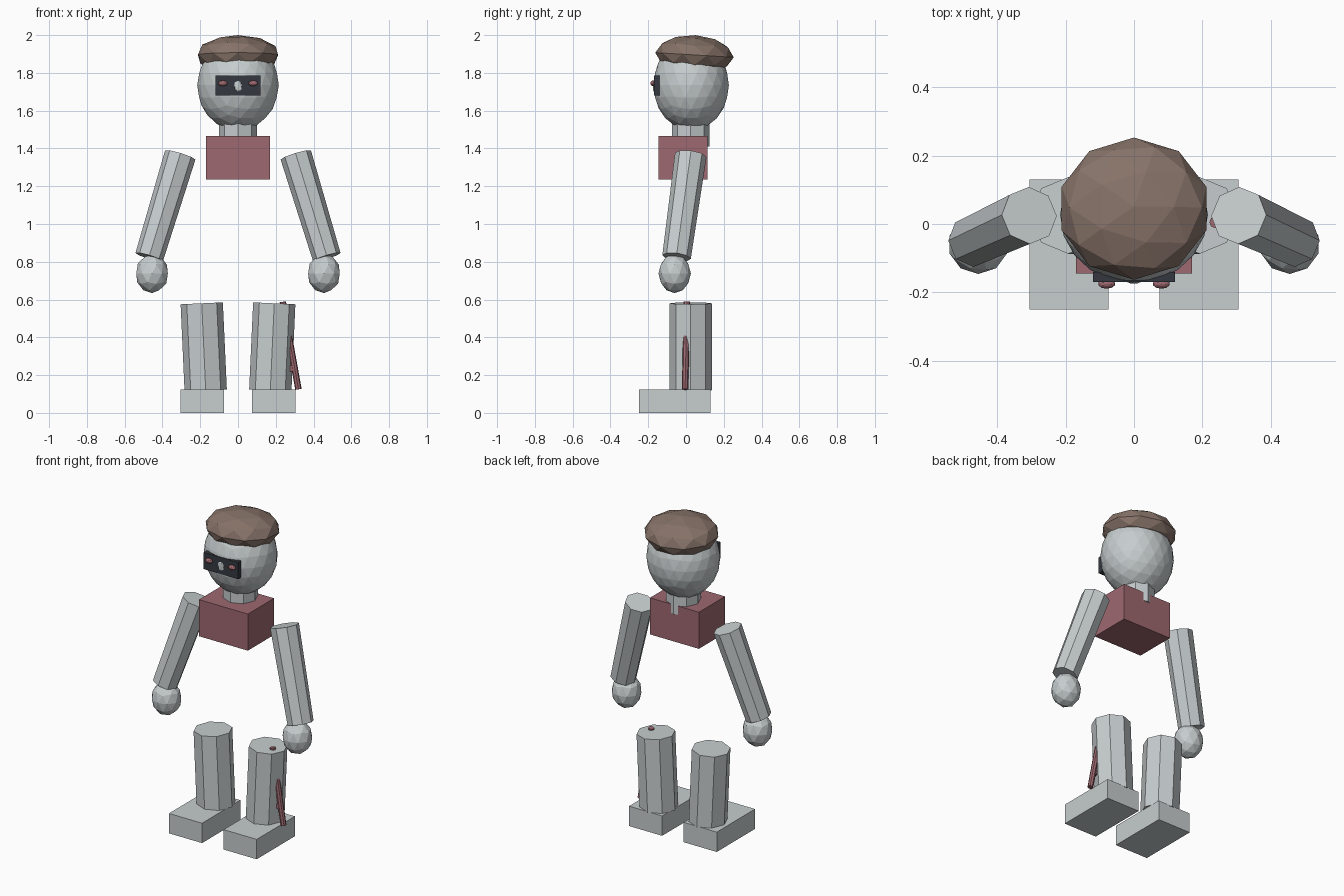
import bpy
from mathutils import Vector

cube = bpy.data.objects.get("Cube")
if cube:
    bpy.data.objects.remove(cube, do_unlink=True)


def material(name, colour):
    m = bpy.data.materials.new(name)
    m.use_nodes = True
    m.diffuse_color = (*colour, 1)
    m.node_tree.nodes["Principled BSDF"].inputs["Base Color"].default_value = (*colour, 1)
    return m


GREY = material("pale_grey", (0.57, 0.61, 0.62))
RED = material("dusty_red", (0.34, 0.14, 0.16))
BROWN = material("hair_brown", (0.24, 0.17, 0.14))
DARK = material("dark_slate", (0.034, 0.04, 0.05))


def finish(name, mat):
    ob = bpy.context.object
    ob.name = ob.data.name = name
    ob.data.materials.append(mat)
    return ob


def box(name, low, high, mat):
    low, high = Vector(low), Vector(high)
    bpy.ops.mesh.primitive_cube_add(size=1, location=(low + high) / 2)
    bpy.context.object.scale = high - low
    return finish(name, mat)


def ball(name, centre, radii, mat, detail=2, tilt=0):
    bpy.ops.mesh.primitive_ico_sphere_add(subdivisions=detail, radius=1, location=centre,
                                          rotation=(tilt, 0, 0))
    bpy.context.object.scale = radii
    return finish(name, mat)


def limb(name, bottom, top, r_bottom, r_top, mat):
    """Eight-sided tapered cylinder between two points."""
    a, b = Vector(bottom), Vector(top)
    bpy.ops.mesh.primitive_cone_add(vertices=8, radius1=r_bottom, radius2=r_top,
                                    depth=(b - a).length, location=(a + b) / 2)
    ob = bpy.context.object
    ob.rotation_euler = Vector((0, 0, 1)).rotation_difference(b - a).to_euler()
    return finish(name, mat)


# Head, hair, neck and torso
ball("head", (0, 0.027, 1.735), (0.216, 0.2, 0.24), GREY, 3)
ball("hair", (0, 0.045, 1.895), (0.222, 0.208, 0.105), BROWN, 2, -0.06)
limb("neck", (0, 0.025, 1.41), (0, 0.025, 1.55), 0.1, 0.1, GREY)
box("torso", (-0.17, -0.145, 1.235), (0.17, 0.115, 1.465), RED)

# Face
box("visor", (-0.12, -0.17, 1.68), (0.12, -0.14, 1.785), DARK)
ball("nose", (0, -0.16, 1.73), (0.03, 0.017, 0.047), GREY, 1)

# Paired parts
for side, s in (("left", 1), ("right", -1)):
    ball(side + "_eye", (s * 0.08, -0.175, 1.745), (0.025, 0.014, 0.015), RED)
    limb(side + "_arm", (s * 0.47, -0.05, 0.825), (s * 0.306, 0.025, 1.365),
         0.076, 0.084, GREY)
    ball(side + "_hand", (s * 0.455, -0.06, 0.738), (0.088, 0.086, 0.104), GREY)
    limb(side + "_leg", (s * 0.171, 0.025, 0.12), (s * 0.192, 0.025, 0.58),
         0.112, 0.112, GREY)
    box(side + "_foot", (s * 0.19 - 0.115, -0.25, 0), (s * 0.19 + 0.115, 0.13, 0.125), GREY)

# Rod carried at the left leg, with its small trigger
limb("rod", (0.32, -0.005, 0.125), (0.237, 0.005, 0.588), 0.017, 0.017, RED)
box("rod_trigger", (0.275, -0.012, 0.22), (0.305, 0.008, 0.25), RED)
